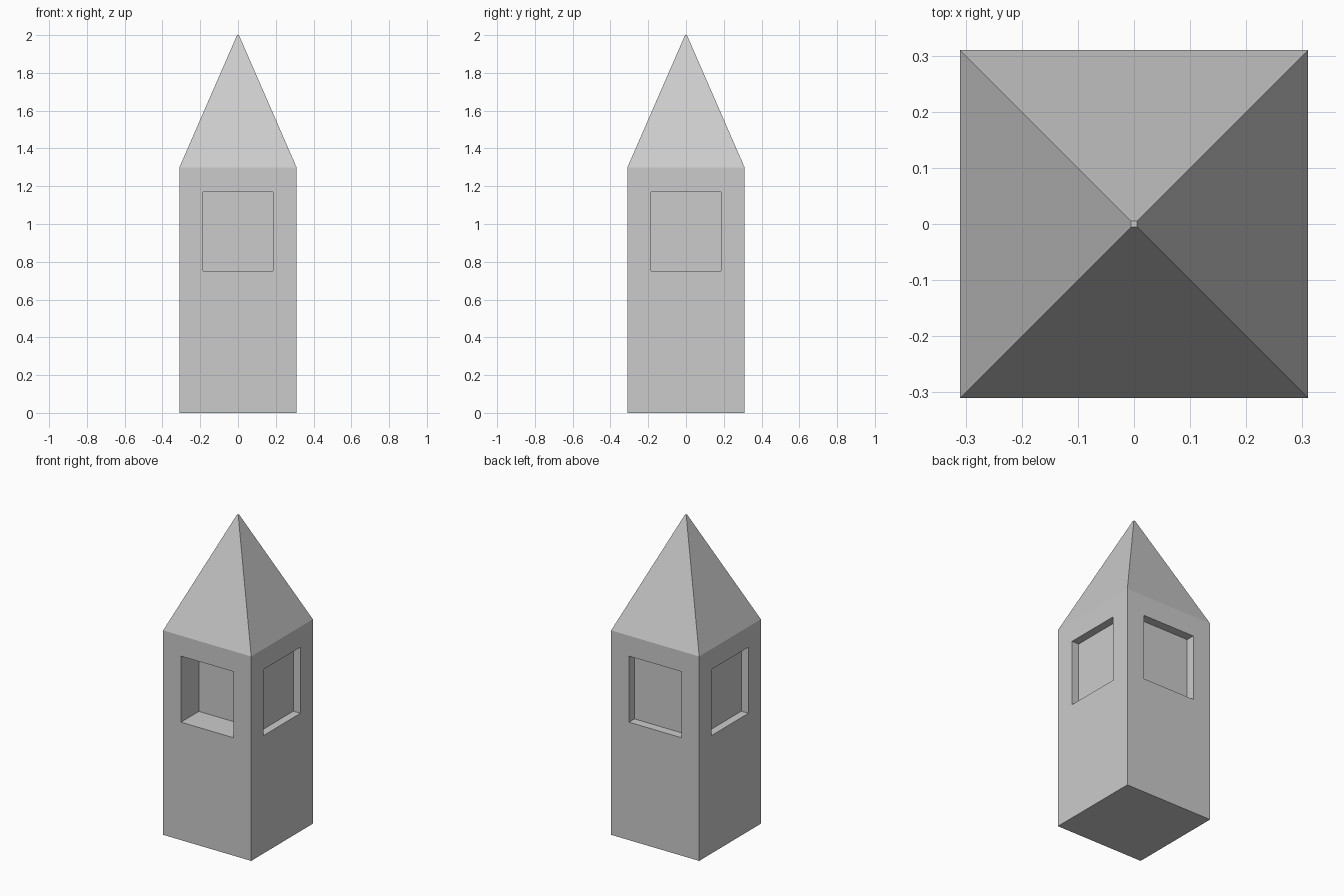
import bpy, bmesh
from mathutils import Matrix, Vector

if "Cube" in bpy.data.objects:
    bpy.data.objects.remove(bpy.data.objects["Cube"])

HALF, EAVES, APEX = 0.31, 1.30, 2.0
WIN_HALF, SILL, HEAD = 0.184, 0.75, 1.17


def cut_window(bm, normal, depth):
    """Sink a rectangular recess into the wall facing the given direction."""
    n = Vector(normal)
    wall = next(f for f in bm.faces if f.normal.dot(n) > 0.99
                and abs(f.calc_center_median().dot(n) - HALF) < 1e-4)
    bmesh.ops.inset_individual(bm, faces=[wall], thickness=0.1)
    side = Vector((-n.y, n.x, 0))
    mid = EAVES / 2
    for v in wall.verts:
        s = WIN_HALF if v.co.dot(side) > 0 else -WIN_HALF
        z = HEAD if v.co.z > mid else SILL
        v.co = n * HALF + side * s + Vector((0, 0, z))
    bm.normal_update()
    bmesh.ops.inset_individual(bm, faces=[wall], thickness=0, depth=0)
    for v in wall.verts:
        v.co -= n * depth
    bm.normal_update()


bm = bmesh.new()

# square shaft
bmesh.ops.create_cube(bm, size=1, matrix=Matrix.Translation((0, 0, EAVES / 2))
                      @ Matrix.Diagonal((2 * HALF, 2 * HALF, EAVES, 1)))
bm.normal_update()

# window recesses: deep at the front, shallow on the other three sides
for normal, depth in (((0, -1, 0), 0.18), ((1, 0, 0), 0.05),
                      ((0, 1, 0), 0.055), ((-1, 0, 0), 0.05)):
    cut_window(bm, normal, depth)

# pointed roof with a tiny flat tip, drawn up from the shaft top
top = max(bm.faces, key=lambda f: f.calc_center_median().z)
bmesh.ops.inset_individual(bm, faces=[top], thickness=0.1)
for v in top.verts:
    v.co = Vector((0.005 if v.co.x > 0 else -0.005,
                   0.005 if v.co.y > 0 else -0.005, APEX))

bmesh.ops.recalc_face_normals(bm, faces=bm.faces)
mesh = bpy.data.meshes.new("tower")
bm.to_mesh(mesh)
bm.free()
bpy.context.collection.objects.link(bpy.data.objects.new("tower", mesh))
